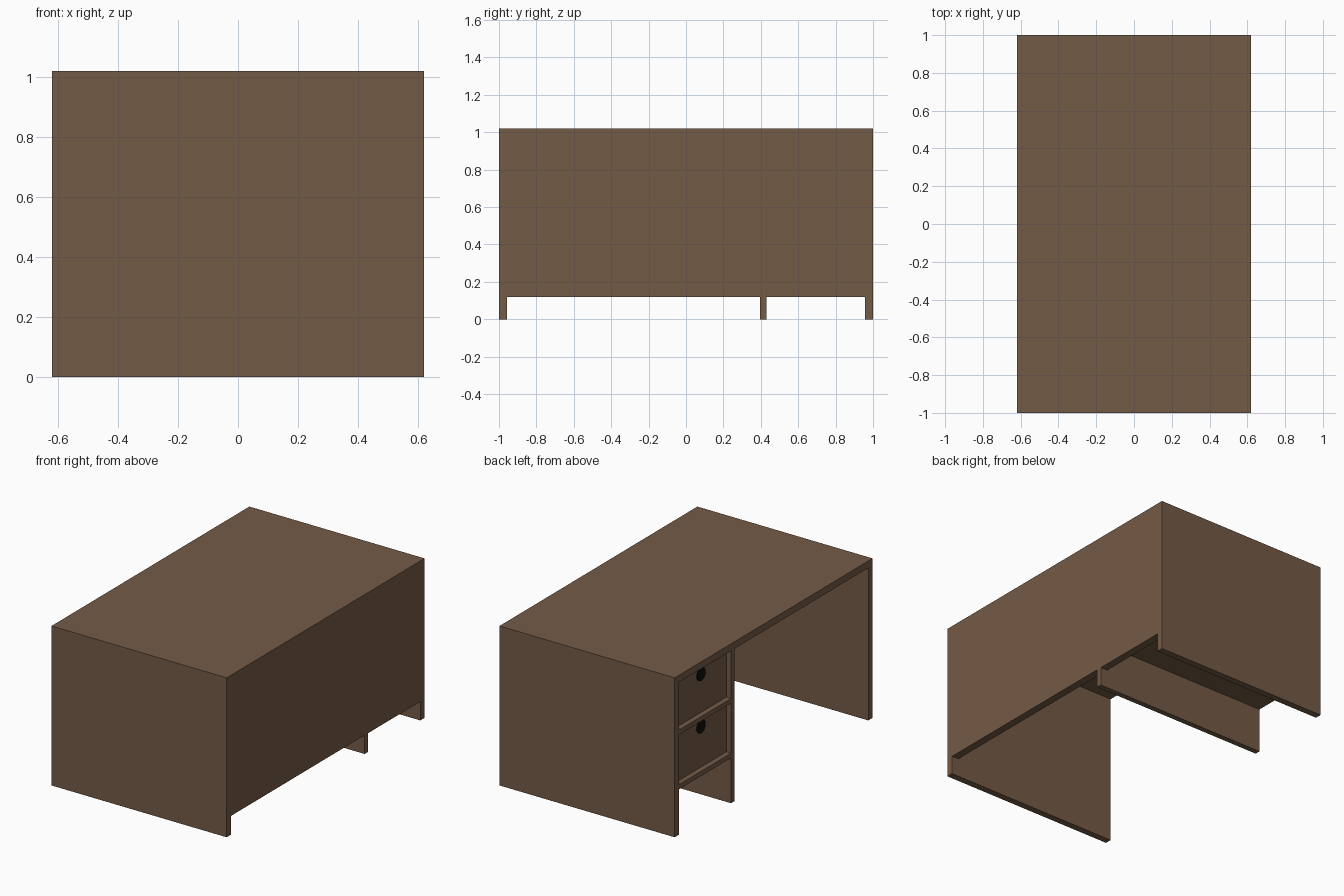
import bpy, bmesh, math

if "Cube" in bpy.data.objects:
    bpy.data.objects.remove(bpy.data.objects["Cube"])


def material(name, color):
    m = bpy.data.materials.new(name)
    m.diffuse_color = color
    m.use_nodes = True
    m.node_tree.nodes["Principled BSDF"].inputs["Base Color"].default_value = m.diffuse_color
    return m


WOOD = material("brown_wood", (0.175, 0.104, 0.062, 1))
BLACK = material("black", (0.004, 0.004, 0.004, 1))
HX, H = 0.62, 1.02           # half depth, height
BACK = 0.57                  # inner face of the back panel
DIV0, DIV1, SIDE = 0.395, 0.43, 0.957
UNDER = 0.975                # underside of the top


def finish(name, bm, mat):
    bmesh.ops.recalc_face_normals(bm, faces=bm.faces)
    me = bpy.data.meshes.new(name)
    bm.to_mesh(me)
    bm.free()
    me.materials.append(mat)
    ob = bpy.data.objects.new(name, me)
    bpy.context.collection.objects.link(ob)
    return ob


def box(name, x, y, z, mat=WOOD):
    bm = bmesh.new()
    bmesh.ops.create_cube(bm, size=1)
    for v in bm.verts:
        for i, (a, b) in enumerate((x, y, z)):
            v.co[i] = b if v.co[i] > 0 else a
    return finish(name, bm, mat)


# top and both ends: one upside-down U profile extruded through the depth
profile = [(-1, 0), (-SIDE, 0), (-SIDE, UNDER), (SIDE, UNDER),
           (SIDE, 0), (1, 0), (1, H), (-1, H)]
bm = bmesh.new()
face = bm.faces.new([bm.verts.new((-HX, y, z)) for y, z in profile])
ext = bmesh.ops.extrude_face_region(bm, geom=[face], use_keep_orig=True)
bmesh.ops.translate(bm, vec=(2 * HX, 0, 0),
                    verts=[g for g in ext["geom"] if isinstance(g, bmesh.types.BMVert)])
finish("desk_shell", bm, WOOD)

# back panel, raised off the floor, and pedestal divider
box("back_panel", (BACK, HX), (-SIDE, SIDE), (0.12, UNDER))
box("pedestal_divider", (-HX, BACK), (DIV0, DIV1), (0, UNDER))
box("divider_foot", (BACK, HX), (DIV0, DIV1), (0, 0.12))

# pedestal shelves
box("lower_shelf", (-HX, BACK), (DIV1, SIDE), (0.29, 0.32))
box("middle_shelf", (-HX, BACK), (DIV1, SIDE), (0.64, 0.67))

# recessed drawers with round black finger pulls
FRONT = -HX + 0.03
for name, z0, z1, pull in (("lower", 0.32, 0.64, 0.585), ("upper", 0.67, UNDER, 0.92)):
    box(name + "_drawer", (FRONT, BACK - 0.01), (DIV1 + 0.003, SIDE - 0.003),
        (z0 + 0.003, z1 - 0.005))
    bm = bmesh.new()
    bmesh.ops.create_cone(bm, cap_ends=True, segments=24, radius1=0.043,
                          radius2=0.043, depth=0.01)
    for v in bm.verts:
        v.co = (v.co.z + FRONT, v.co.y + (DIV1 + SIDE) / 2, v.co.x + pull)
    finish(name + "_drawer_pull", bm, BLACK)
